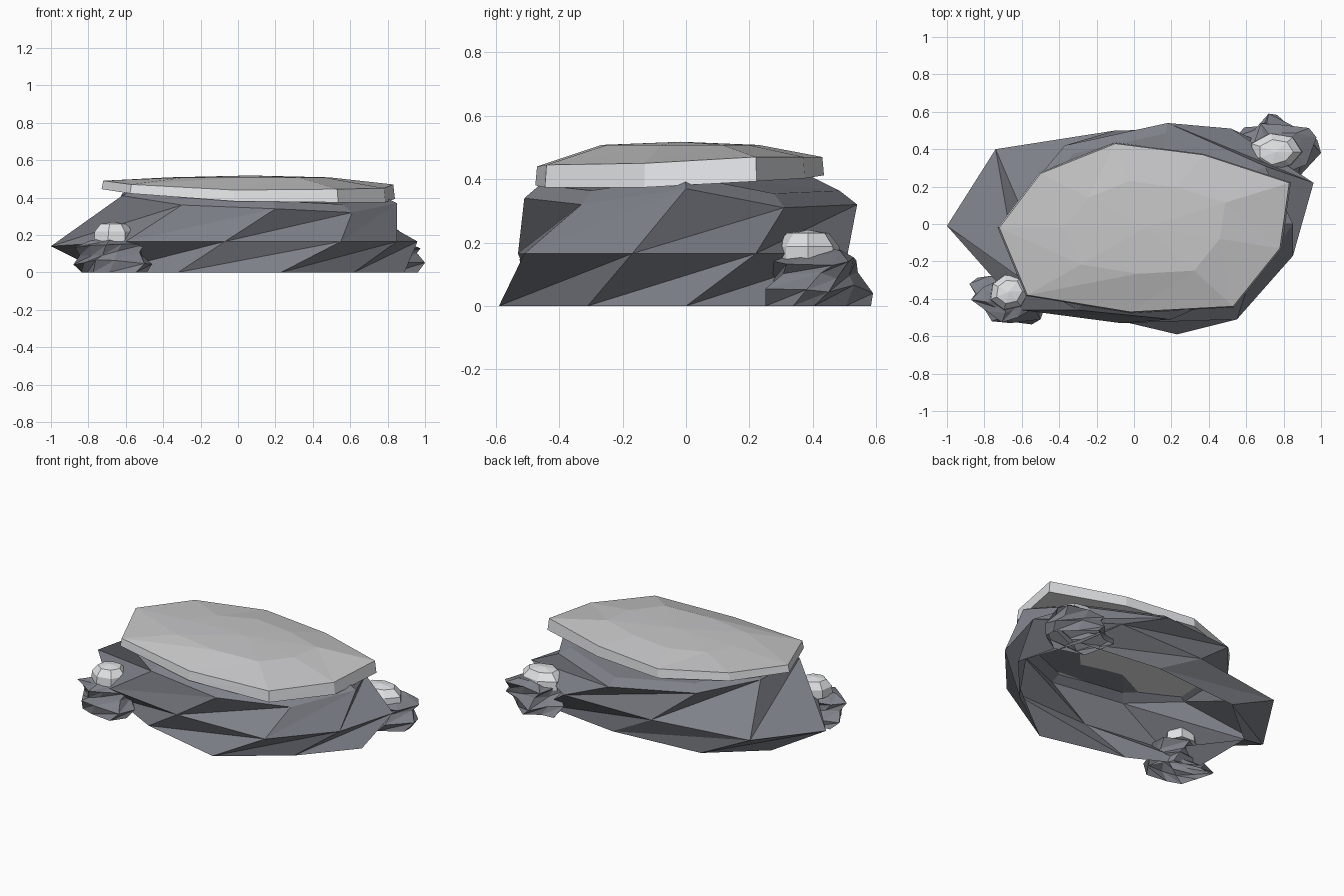
import bpy
import bmesh
import math
import random
from mathutils import Vector

cube = bpy.data.objects.get("Cube")
if cube:
    bpy.data.objects.remove(cube, do_unlink=True)


def make_material(name, color):
    material = bpy.data.materials.new(name)
    material.use_nodes = True
    material.diffuse_color = color
    for node in material.node_tree.nodes:
        if node.type == "BSDF_PRINCIPLED":
            node.inputs["Base Color"].default_value = color
            node.inputs["Roughness"].default_value = 0.9
    return material


stone = make_material("slate stone", (0.21, 0.22, 0.25, 1))
packed_snow = make_material("packed snow", (0.57, 0.57, 0.58, 1))
bright_snow = make_material("bright snow", (0.77, 0.78, 0.8, 1))


def ring(points, z):
    """Points with two values take the shared height."""
    return [Vector((p[0], p[1], p[2] if len(p) > 2 else z)) for p in points]


def middle(points):
    return sum(points, Vector()) / len(points)


def resized(points, factor, lift=0, turn=0):
    """Copy a ring, scaled about its middle, raised and turned."""
    centre = middle(points)
    result = []
    for p in points:
        offset = (p - centre) * factor
        x = offset.x * math.cos(turn) - offset.y * math.sin(turn)
        y = offset.x * math.sin(turn) + offset.y * math.cos(turn)
        result.append(centre + Vector((x, y, offset.z + lift)))
    return result


def loft(name, rings, materials, peak=0.0, closed=False):
    """Join rings of equal size with slanting triangles and cap the top.

    Steep faces take the first material, flat upper faces the last one.
    """
    bm = bmesh.new()
    loops = [[bm.verts.new(p) for p in points] for points in rings]
    count = len(loops[0])
    for low, high in zip(loops, loops[1:]):
        for i in range(count):
            j = (i + 1) % count
            bm.faces.new((low[i], low[j], high[j]))
            bm.faces.new((low[i], high[j], high[i]))
    tip = bm.verts.new(middle(rings[-1]) + Vector((0, 0, peak)))
    for i in range(count):
        bm.faces.new((loops[-1][i], loops[-1][(i + 1) % count], tip))
    if closed:
        bm.faces.new(loops[0][::-1])
    bm.normal_update()
    for face in bm.faces:
        face.material_index = len(materials) - 1 if face.normal.z > .7 else 0
    mesh = bpy.data.meshes.new(name)
    bm.to_mesh(mesh)
    bm.free()
    for material in materials:
        mesh.materials.append(material)
    obj = bpy.data.objects.new(name, mesh)
    bpy.context.collection.objects.link(obj)


# Main boulder: twisted, faceted layers, hollow underneath
foot = ring([(.23, -.59), (.62, -.31), (.89, 0), (.75, .4), (.2, .47),
             (-.4, .42), (-.72, .15), (-.72, -.25), (-.32, -.46)], 0)
waist = ring([(.55, -.51), (.85, -.17), (.96, .22), (.52, .51), (-.1, .5),
              (-.74, .4), (-1, -.01, .14), (-.6, -.46), (-.07, -.53)], .165)
shoulder = ring([(.61, -.33, .32), (.85, 0, .37), (.7, .31, .31),
                 (.18, .54, .32), (-.37, .42, .38), (-.62, .12, .42),
                 (-.62, -.28, .41), (-.3, -.46), (.2, -.51, .34)], .36)
crown = resized(shoulder, .9, .04)
loft("main_boulder", [foot, waist, shoulder, crown], [stone], peak=.02)

# Broad snow slab on the boulder, with a bright flared edge
rim = ring([(.53, -.44, .445), (.78, -.13, .45), (.83, .22), (.37, .37),
            (-.1, .43), (-.5, .27, .49), (-.72, -.02, .49), (-.57, -.38),
            (-.02, -.47, .44)], .47)
underside = [p - Vector((0, 0, .06 + .02 * p.x)) for p in resized(rim, 1.012)]
plateau = resized(rim, .55)
for p in plateau:
    p.z = .508
loft("snow_slab", [underside, rim, plateau], [bright_snow, packed_snow],
     peak=.01, closed=True)


def side_rock(name, outline, levels, seed):
    """Small jagged rock: the outline repeats in shifted, roughened layers."""
    random.seed(seed)
    base = ring(outline, 0)
    layers = []
    for factor, height, turn in levels:
        layer = resized(base, factor, height, turn)
        if height:
            for p in layer:
                p.z += random.uniform(-.015, .015)
        layers.append(layer)
    loft(name, layers, [stone], peak=.02)


def snow_tuft(name, centre, size, seed, sides=7):
    """Small uneven dome of snow."""
    random.seed(seed)
    profile = ((1, 0), (.97, .5), (.65, .9))
    spread = [random.uniform(.9, 1.08) for i in range(sides)]
    layers = []
    for radius, height in profile:
        layer = []
        for i, stretch in enumerate(spread):
            angle = math.tau * i / sides
            reach = radius * stretch
            layer.append(Vector((centre[0] + size[0] * reach * math.cos(angle),
                                 centre[1] + size[1] * reach * math.sin(angle),
                                 centre[2] + size[2] * height)))
        layers.append(layer)
    loft(name, layers, [bright_snow], peak=size[2] * .1, closed=True)


# Side rocks and their snow tufts
levels = ((.9, 0, -.25), (1, .055, 0), (.78, .1, .2), (.88, .14, .4), (.5, .17, .5))
side_rock("front_side_rock",
          [(-.5, -.51), (-.46, -.4), (-.58, -.27), (-.78, -.28),
           (-.88, -.32), (-.82, -.42), (-.76, -.52), (-.66, -.53)], levels, 4)
snow_tuft("front_snow_tuft", (-.67, -.36, .165), (.105, .1, .105), 2)

side_rock("back_side_rock",
          [(.88, .25), (1, .38), (.98, .45), (.84, .53),
           (.72, .59), (.64, .5), (.55, .47), (.66, .26)], levels, 9)
snow_tuft("back_snow_tuft", (.76, .385, .135), (.14, .1, .105), 5)
